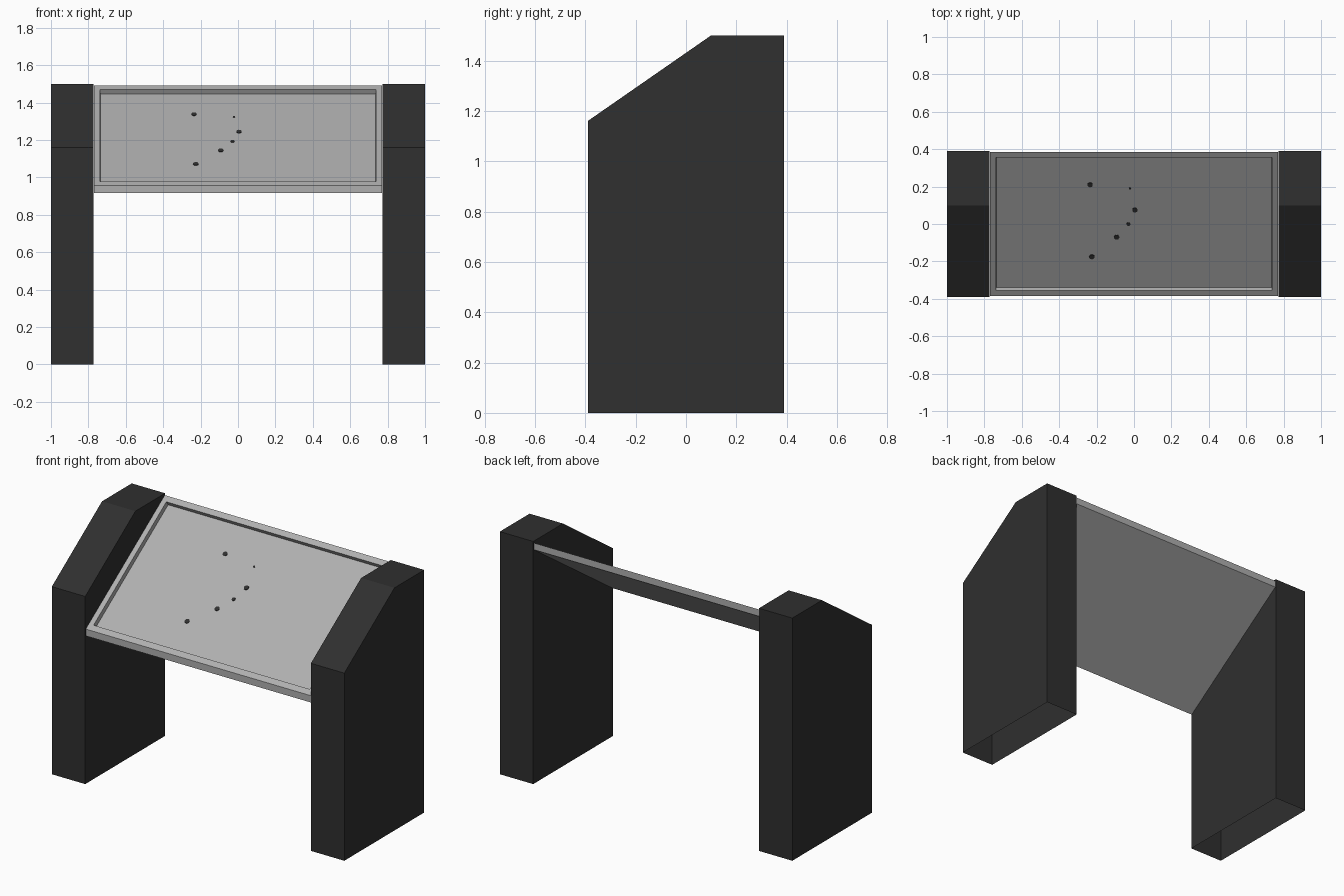
import bpy, bmesh, math
from mathutils import Vector

if "Cube" in bpy.data.objects:
    bpy.data.objects.remove(bpy.data.objects["Cube"])


def material(name, c):
    m = bpy.data.materials.new(name)
    m.diffuse_color = (*c, 1)
    m.use_nodes = True
    m.node_tree.nodes["Principled BSDF"].inputs["Base Color"].default_value = m.diffuse_color
    return m


DARK = material("dark charcoal", (0.029, 0.029, 0.029))
GREY = material("light grey", (0.43, 0.43, 0.43))


def finish(name, bm, mat):
    bmesh.ops.recalc_face_normals(bm, faces=bm.faces)
    me = bpy.data.meshes.new(name)
    bm.to_mesh(me)
    bm.free()
    me.materials.append(mat)
    ob = bpy.data.objects.new(name, me)
    bpy.context.collection.objects.link(ob)
    return ob


# Side pillars: slanted profile extruded in x, open at the bottom
profile = [(-0.39, 0), (-0.39, 1.16), (0.10, 1.5), (0.39, 1.5), (0.39, 0)]
for side, label in ((-1, "left"), (1, "right")):
    bm = bmesh.new()
    inner = [bm.verts.new((side * 0.772, y, z)) for y, z in profile]
    outer = [bm.verts.new((side * 1.0, y, z)) for y, z in profile]
    bm.faces.new(inner)
    bm.faces.new(outer)
    for i in range(len(profile) - 1):
        bm.faces.new((inner[i], inner[i + 1], outer[i + 1], outer[i]))
    bmesh.ops.recalc_face_normals(bm, faces=bm.faces)
    # An open shell: make sure the outer cap points outward
    outer_cap = max(bm.faces, key=lambda f: f.calc_center_median().x * side)
    flip = outer_cap.normal.x * side < 0
    ob = finish(label + "_pillar", bm, DARK)
    if flip:
        ob.data.flip_normals()

# Slanted panel: raised rim around a recessed floor, vertical outer edges
FRONT = Vector((0, -0.386, 0.957))
BACK = Vector((0, 0.386, 1.49))
ALONG = (BACK - FRONT).normalized()
UP = Vector((1, 0, 0)).cross(ALONG)
DEPTH = 0.026


def ring(bm, half_x, inset, shift):
    a, b = FRONT + ALONG * inset + shift, BACK - ALONG * inset + shift
    return [bm.verts.new((x, p.y, p.z)) for x, p in
            ((-half_x, a), (half_x, a), (half_x, b), (-half_x, b))]


bm = bmesh.new()
rings = [ring(bm, 0.771, 0, Vector((0, 0, -0.042))),
         ring(bm, 0.771, 0, Vector()),
         ring(bm, 0.739, 0.037, Vector()),
         ring(bm, 0.736, 0.039, UP * -DEPTH)]
bm.faces.new(rings[0])
bm.faces.new(rings[-1])
for a, b in zip(rings, rings[1:]):
    for i in range(4):
        j = (i + 1) % 4
        bm.faces.new((a[i], a[j], b[j], b[i]))
finish("tilted_panel", bm, GREY)

# Small dark marker discs lying on the recessed floor: x, y, radius
dots = [(-0.235, 0.21, 0.015), (-0.022, 0.19, 0.006), (0.005, 0.075, 0.015),
        (-0.03, 0.0, 0.011), (-0.093, -0.07, 0.015), (-0.225, -0.175, 0.015)]
floor_start = FRONT - UP * DEPTH
for n, (x, y, r) in enumerate(dots):
    p = floor_start + ALONG * ((y - floor_start.y) / ALONG.y)
    bm = bmesh.new()
    bmesh.ops.create_cone(bm, cap_ends=True, segments=10, radius1=r,
                          radius2=r, depth=0.006)
    ob = finish("marker_dot_%d" % (n + 1), bm, DARK)
    ob.location = (x, p.y, p.z)
    ob.rotation_euler.x = math.atan2(ALONG.z, ALONG.y)
